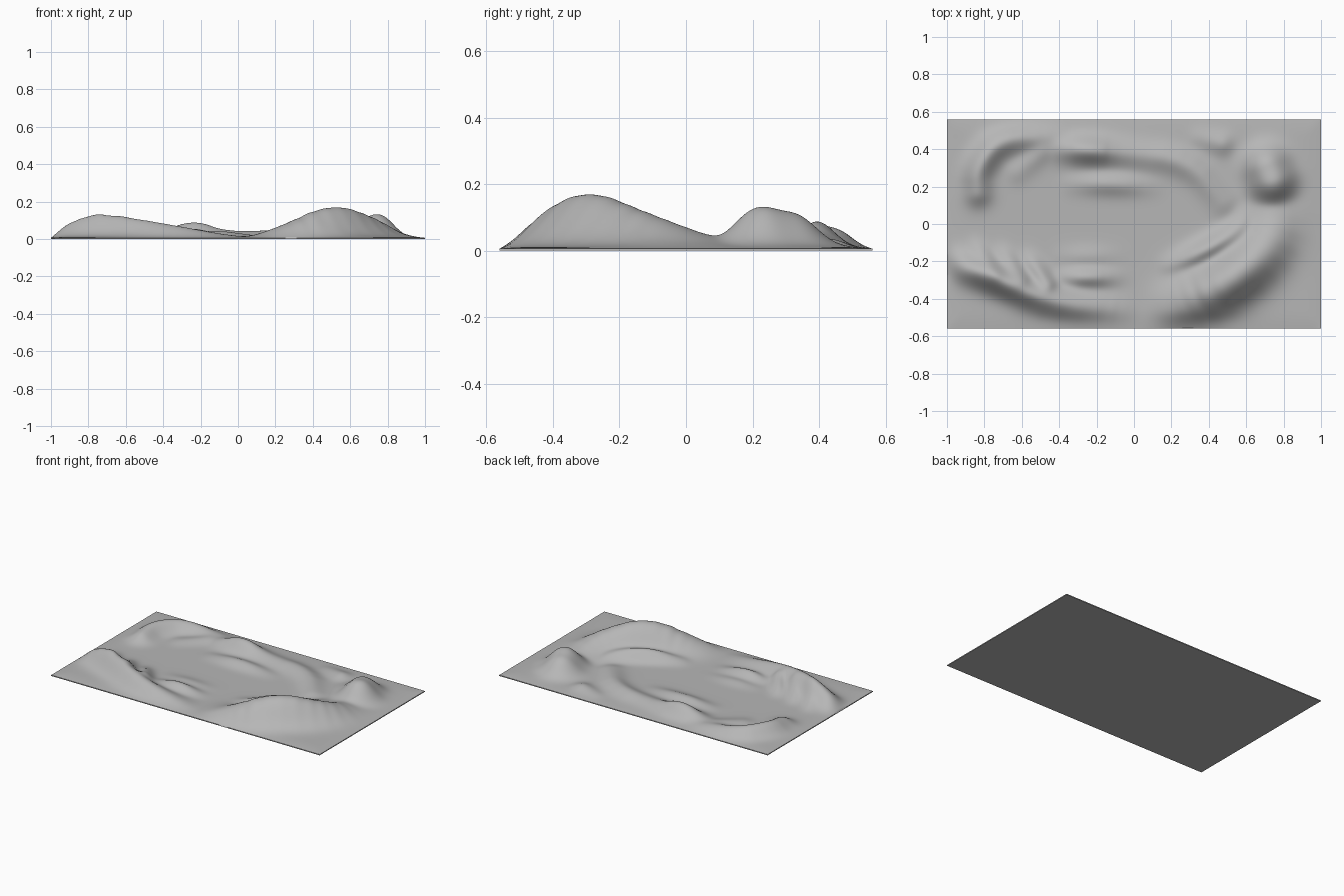
import bpy, bmesh, math

if "Cube" in bpy.data.objects:
    bpy.data.objects.remove(bpy.data.objects["Cube"])

HX, HY, BASE, RIM = 1.0, 0.56, 0.011, 0.006
NX, NY = 200, 112
ridges = []


def ridge(width, *crest, power=2.0):
    """Register a ridge: falloff width and crest points (x, y, height), rounded by corner cutting."""
    pts = list(crest)
    for _ in range(2 if len(pts) > 2 else 0):
        out = [pts[0]]
        for a, b in zip(pts, pts[1:]):
            for t in (0.25, 0.75):
                out.append(tuple(p + (q - p) * t for p, q in zip(a, b)))
        pts = out + [pts[-1]]
    ridges.append((width, pts, power))


# South-east hill and its inner lip
ridge(0.093, (0.24, -0.43, 0.05), (0.5, -0.32, 0.185), (0.73, -0.12, 0.1), (0.76, 0.06, 0.02), power=2.2)
ridge(0.04, (0.2, -0.225, 0.02), (0.39, -0.14, 0.085), (0.57, -0.03, 0.05), (0.6, 0.06, 0.01))

# North-east cone
ridge(0.085, (0.715, 0.3, 0.108), (0.74, 0.235, 0.124), power=2.5)

# South-west ridge with three spurs fanning inward
ridge(0.053, (-0.95, -0.22, 0.05), (-0.77, -0.27, 0.135), (-0.45, -0.42, 0.085), (-0.06, -0.46, 0.01))
for i in range(3):
    x, y = -0.74 + 0.14 * i, -0.27 - 0.03 * i
    ridge(0.032, (x, y, 0.07), (x - 0.07, y + 0.1, 0.045), (x - 0.12, y + 0.16, 0.005))

# Small mounds beside the southern and northern rims
for y, h in ((-0.285, 0.06), (-0.175, 0.02)):
    ridge(0.035, (-0.38, y, h * 0.3), (-0.25, y, h), (-0.08, y, h * 0.1))
ridge(0.038, (-0.33, 0.215, 0.01), (-0.13, 0.215, 0.042), (0.1, 0.2, 0.006))

# North ridge
ridge(0.048, (-0.42, 0.4, 0.02), (-0.24, 0.395, 0.1), (-0.06, 0.38, 0.025),
      (0.29, 0.34, 0.044), (0.47, 0.12, 0.022))

# North-west hook
ridge(0.048, (-0.835, 0.17, 0.055), (-0.84, 0.3, 0.078), (-0.71, 0.46, 0.065), (-0.42, 0.46, 0.015))
ridge(0.04, (-0.62, 0.28, 0.015), (-0.49, 0.39, 0.024))

# North-east bumps
ridge(0.038, (0.36, 0.46, 0.012), (0.47, 0.43, 0.028))


def ridge_height(x, y, width, pts, power):
    """Bell-shaped falloff around a polyline with varying crest height."""
    best = 0.0
    for (ax, ay, ah), (bx, by, bh) in zip(pts, pts[1:]):
        dx, dy = bx - ax, by - ay
        t = ((x - ax) * dx + (y - ay) * dy) / (dx * dx + dy * dy)
        t = max(0.0, min(1.0, t))
        d = math.hypot(x - ax - t * dx, y - ay - t * dy) / width
        if d < 4:
            best = max(best, (ah + (bh - ah) * t) * math.exp(-0.5 * d ** power))
    return best


def height(x, y):
    """Rounded blend of all ridges, fading to the flat rim."""
    h = sum(ridge_height(x, y, *r) ** 2.5 for r in ridges) ** 0.4
    edge = max(0.0, min(1.0, min(HX - abs(x), HY - abs(y)) / 0.1))
    return RIM + (BASE - RIM + h) * edge * (2 - edge)


# Terrain surface
bm = bmesh.new()
bmesh.ops.create_grid(bm, x_segments=NX, y_segments=NY, size=1.0)
for v in bm.verts:
    v.co.y *= HY
    v.co.z = height(v.co.x, v.co.y)
inner = [v for v in bm.verts if not v.is_boundary]
for _ in range(10):
    bmesh.ops.smooth_vert(bm, verts=inner, factor=0.5, use_axis_z=True)

# Thin skirt and flat underside
rim = [e for e in bm.edges if e.is_boundary]
skirt = bmesh.ops.extrude_edge_only(bm, edges=rim)["geom"]
for g in skirt:
    if isinstance(g, bmesh.types.BMVert):
        g.co.z = 0.0
bmesh.ops.contextual_create(bm, geom=[g for g in skirt if isinstance(g, bmesh.types.BMEdge)])
bmesh.ops.recalc_face_normals(bm, faces=bm.faces)

mesh = bpy.data.meshes.new("terrain")
bm.to_mesh(mesh)
bm.free()
terrain = bpy.data.objects.new("terrain", mesh)
bpy.context.collection.objects.link(terrain)
bpy.context.view_layer.objects.active = terrain
terrain.select_set(True)
bpy.ops.object.shade_smooth_by_angle(angle=math.radians(60))

# Dark grey earth
earth = bpy.data.materials.new("dark_earth")
earth.diffuse_color = (0.47, 0.47, 0.47, 1.0)
earth.use_nodes = True
earth.node_tree.nodes["Principled BSDF"].inputs["Base Color"].default_value = earth.diffuse_color
mesh.materials.append(earth)
